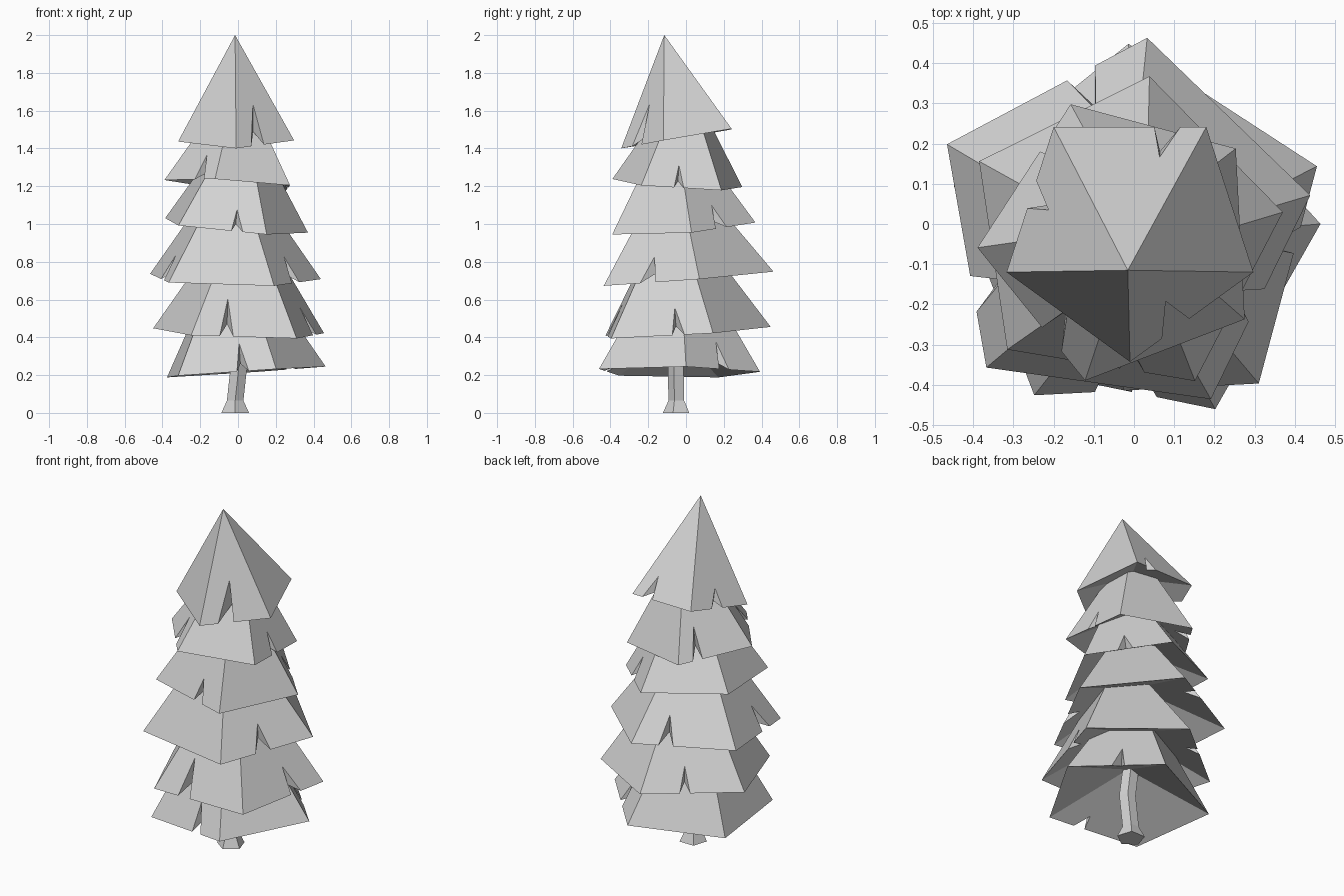
import bpy
import bmesh
from math import cos, sin, radians
from mathutils import Vector

cube = bpy.data.objects.get("Cube")
if cube:
    bpy.data.objects.remove(cube, do_unlink=True)

SIDES = 5
HOLLOW = 0.45  # depth of a tier's hollow underside, as a share of its radius

# One plain grey for the whole tree
grey = bpy.data.materials.new("plain_grey")
grey.use_nodes = True
colour = (0.65, 0.65, 0.65, 1.0)
grey.diffuse_color = colour
grey.node_tree.nodes["Principled BSDF"].inputs["Base Color"].default_value = colour


def add_object(name, bm):
    """Turn a bmesh into a flat shaded object."""
    bmesh.ops.recalc_face_normals(bm, faces=bm.faces)
    mesh = bpy.data.meshes.new(name)
    bm.to_mesh(mesh)
    bm.free()
    mesh.materials.append(grey)
    obj = bpy.data.objects.new(name, mesh)
    bpy.context.collection.objects.link(obj)
    return obj


def add_tier(name, centre, radius, height, tilt, turn, notches):
    """Solid five-sided cone with a tilted rim, hollow underside and wedge cuts.

    notches maps a side to (cut start, cut end, tip position, cut depth),
    all as fractions along the rim edge and up towards the apex.
    """
    centre = Vector(centre)
    slope_x, slope_y = tilt
    axis = Vector((-slope_x, -slope_y, 1))
    apex = centre + axis * height
    inner_apex = centre + axis * radius * HOLLOW

    corners = []
    for side in range(SIDES):
        angle = radians(turn + side * 360 / SIDES)
        x, y = radius * cos(angle), radius * sin(angle)
        corners.append(centre + Vector((x, y, x * slope_x + y * slope_y)))

    bm = bmesh.new()
    top = bm.verts.new(apex)
    under = bm.verts.new(inner_apex)
    rim = [bm.verts.new(corner) for corner in corners]
    for side in range(SIDES):
        following = (side + 1) % SIDES
        a, b = corners[side], corners[following]
        outer_cut, inner_cut = [], []
        if side in notches:
            start, end, tip, depth = notches[side]
            tip_base = a.lerp(b, tip)
            left, right = (bm.verts.new(a.lerp(b, t)) for t in (start, end))
            outer_tip = bm.verts.new(tip_base.lerp(apex, depth))
            inner_tip = bm.verts.new(tip_base.lerp(inner_apex, depth))
            outer_cut = [left, outer_tip, right]
            inner_cut = [left, inner_tip, right]
            # Walls of the wedge cut
            bm.faces.new((left, inner_tip, outer_tip))
            bm.faces.new((right, outer_tip, inner_tip))
        bm.faces.new([rim[side], *outer_cut, rim[following], top])
        bm.faces.new(reversed([rim[side], *inner_cut, rim[following], under]))
    return add_object(name, bm)


def add_trunk(name, rings):
    """Bent five-sided trunk lofted through (x, y, z, radius) rings."""
    bm = bmesh.new()
    loops = []
    for x, y, z, radius in rings:
        angles = [radians(-90 + side * 360 / SIDES) for side in range(SIDES)]
        loops.append([bm.verts.new((x + radius * cos(a), y + radius * sin(a), z))
                      for a in angles])
    for lower, upper in zip(loops, loops[1:]):
        for side in range(SIDES):
            following = (side + 1) % SIDES
            bm.faces.new((lower[side], lower[following], upper[following], upper[side]))
    bm.faces.new(reversed(loops[0]))
    bm.faces.new(loops[-1])
    return add_object(name, bm)


# Foliage tiers from the crown down to the lowest skirt
add_tier("crown_tier", (-.01, -.02, 1.457), .323, .543, (.01, .175), -90,
         {0: (.26, .48, .47, .37), 2: (.17, .34, .25, .21), 3: (.37, .56, .48, .18)})
add_tier("upper_tier", (-.028, -.04, 1.21), .362, .58, (-.06, -.065), -33,
         {0: (.41, .53, .45, .2), 2: (.2, .33, .25, .28), 3: (.6, .78, .65, .23)})
add_tier("upper_middle_tier", (-.028, -.03, .986), .403, .62, (-.09, .07), 8.5,
         {0: (.38, .55, .46, .19), 3: (.6, .73, .65, .18)})
add_tier("lower_middle_tier", (-.034, -.012, .711), .48, .66, (-.02, .08), 298,
         {0: (.38, .54, .48, .2), 2: (.26, .4, .3, .22), 3: (.59, .75, .64, .2)})
add_tier("lower_tier", (.011, -.027, .426), .476, .71, (-.032, .06), 93,
         {0: (.38, .48, .42, .18), 2: (.27, .4, .29, .27), 3: (.6, .72, .63, .2)})
add_tier("bottom_tier", (.016, -.05, .216), .451, .75, (.066, -.01), 6.4,
         {0: (.45, .58, .53, .2), 3: (.6, .72, .64, .2)})

# Trunk with a flared foot and a slight bend
add_trunk("trunk", [
    (-.015, -.045, 0, .077),
    (-.015, -.047, .065, .046),
    (.005, -.05, .25, .046),
    (-.02, -.04, .5, .044),
])
